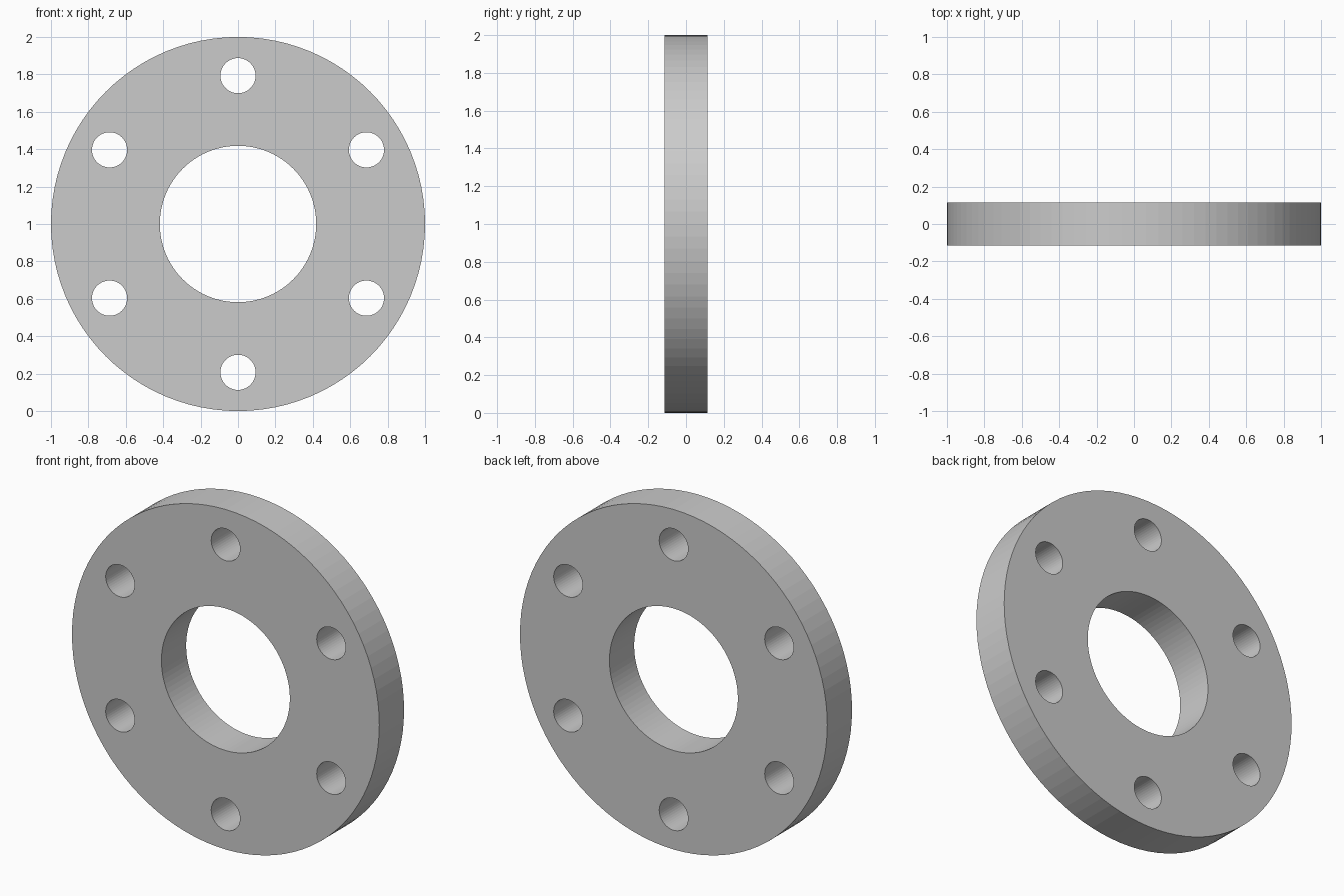
import bpy, bmesh
from math import pi, sin, cos

if "Cube" in bpy.data.objects:
    bpy.data.objects.remove(bpy.data.objects["Cube"])

RADIUS, BORE, THICK = 1.0, 0.418, 0.23
BOLT_RING, BOLT_R, BOLTS = 0.793, 0.094, 6

curve = bpy.data.curves.new("flange", 'CURVE')
curve.dimensions = '2D'
curve.fill_mode = 'BOTH'
curve.extrude = THICK / 2


def add_circle(cx, cy, r, sides):
    s = curve.splines.new('POLY')
    s.points.add(sides - 1)
    for i, p in enumerate(s.points):
        a = 2 * pi * i / sides
        p.co = (cx + r * cos(a), cy + r * sin(a), 0, 1)
    s.use_cyclic_u = True


# Outer rim, centre bore and ring of bolt holes
add_circle(0, 0, RADIUS, 96)
add_circle(0, 0, BORE, 96)
for k in range(BOLTS):
    a = pi / 2 + 2 * pi * k / BOLTS
    add_circle(BOLT_RING * cos(a), BOLT_RING * sin(a), BOLT_R, 48)

# Stand the disc upright, facing -y, and turn it into a clean mesh
flange = bpy.data.objects.new("flange", curve)
bpy.context.collection.objects.link(flange)
flange.rotation_euler = (pi / 2, 0, 0)
flange.location = (0, 0, 1)
bpy.context.view_layer.objects.active = flange
flange.select_set(True)
bpy.ops.object.convert(target='MESH')
flange = bpy.context.object
bm = bmesh.new()
bm.from_mesh(flange.data)
bmesh.ops.remove_doubles(bm, verts=bm.verts, dist=1e-4)
bmesh.ops.recalc_face_normals(bm, faces=bm.faces)
for f in bm.faces:
    f.smooth = False
bm.to_mesh(flange.data)
bm.free()
